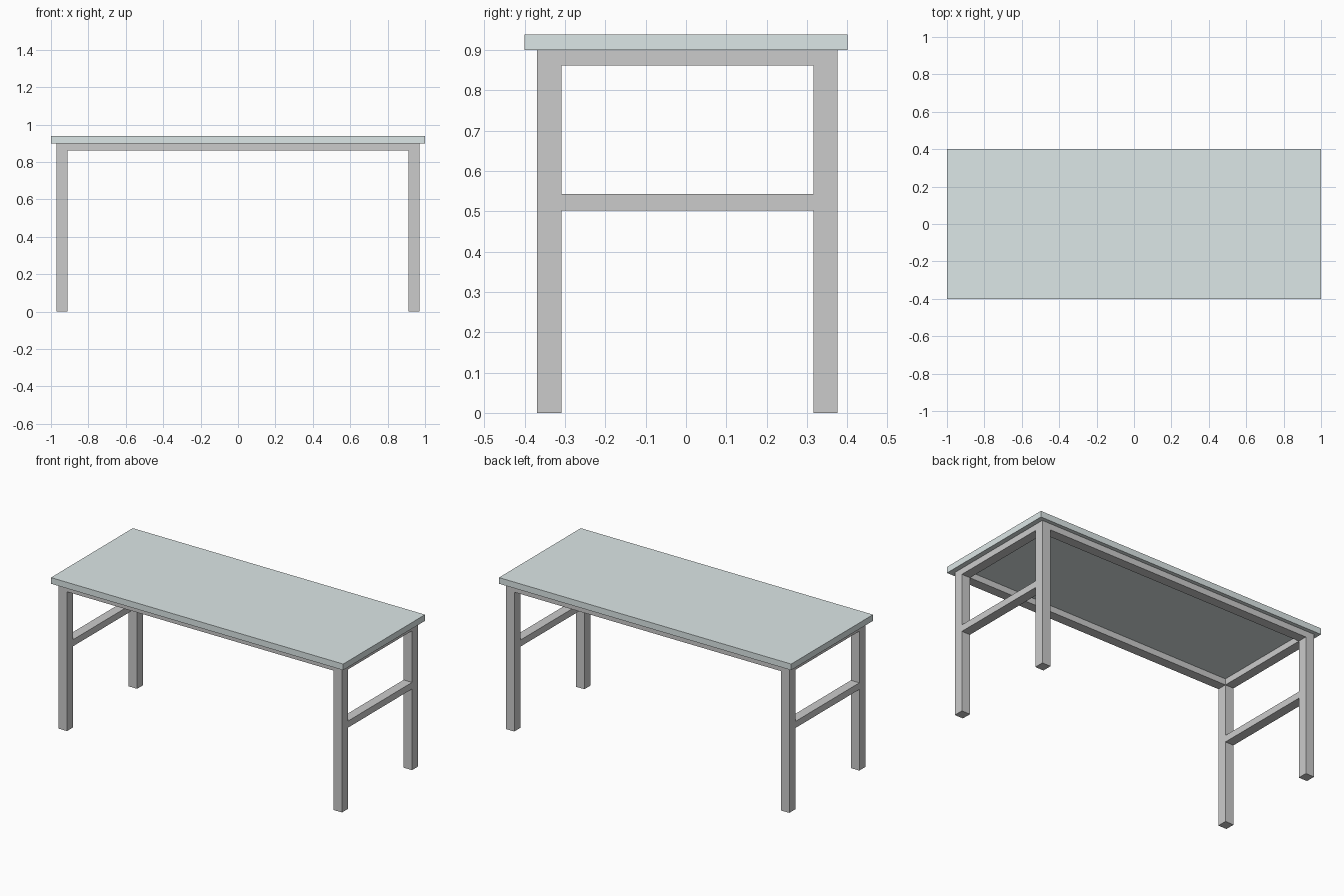
import bpy

if "Cube" in bpy.data.objects:
    bpy.data.objects.remove(bpy.data.objects["Cube"])

def box(name, x, y, z):
    """Axis-aligned box from (min, max) ranges."""
    bpy.ops.mesh.primitive_cube_add(size=1, location=[(a + b) / 2 for a, b in (x, y, z)])
    ob = bpy.context.object
    ob.name = name
    ob.scale = [b - a for a, b in (x, y, z)]
    bpy.ops.object.transform_apply(location=False, rotation=False, scale=True)
    return ob

XS = {"left": (-0.97, -0.912), "right": (0.912, 0.97)}
YS = {"front": (-0.369, -0.309), "back": (0.316, 0.376)}
inner_x = (XS["left"][1], XS["right"][0])
inner_y = (YS["front"][1], YS["back"][0])
TOP = 0.9

# Tabletop
top = box("tabletop", (-1, 1), (-0.4, 0.4), (TOP, 0.938))
mat = bpy.data.materials.new("pale_teal")
mat.diffuse_color = (0.72, 0.80, 0.80, 1)
mat.use_nodes = True
mat.node_tree.nodes["Principled BSDF"].inputs["Base Color"].default_value = mat.diffuse_color
top.data.materials.append(mat)

# Legs
for sx, x in XS.items():
    for sy, y in YS.items():
        box(f"{sy}_{sx}_leg", x, y, (0, TOP))

# Long rails under the top
for sy, y in YS.items():
    box(f"{sy}_rail", inner_x, y, (0.862, TOP))

# End rails and mid-height stretchers
for sx, x in XS.items():
    box(f"{sx}_end_rail", x, inner_y, (0.862, TOP))
    box(f"{sx}_stretcher", x, inner_y, (0.502, 0.543))
